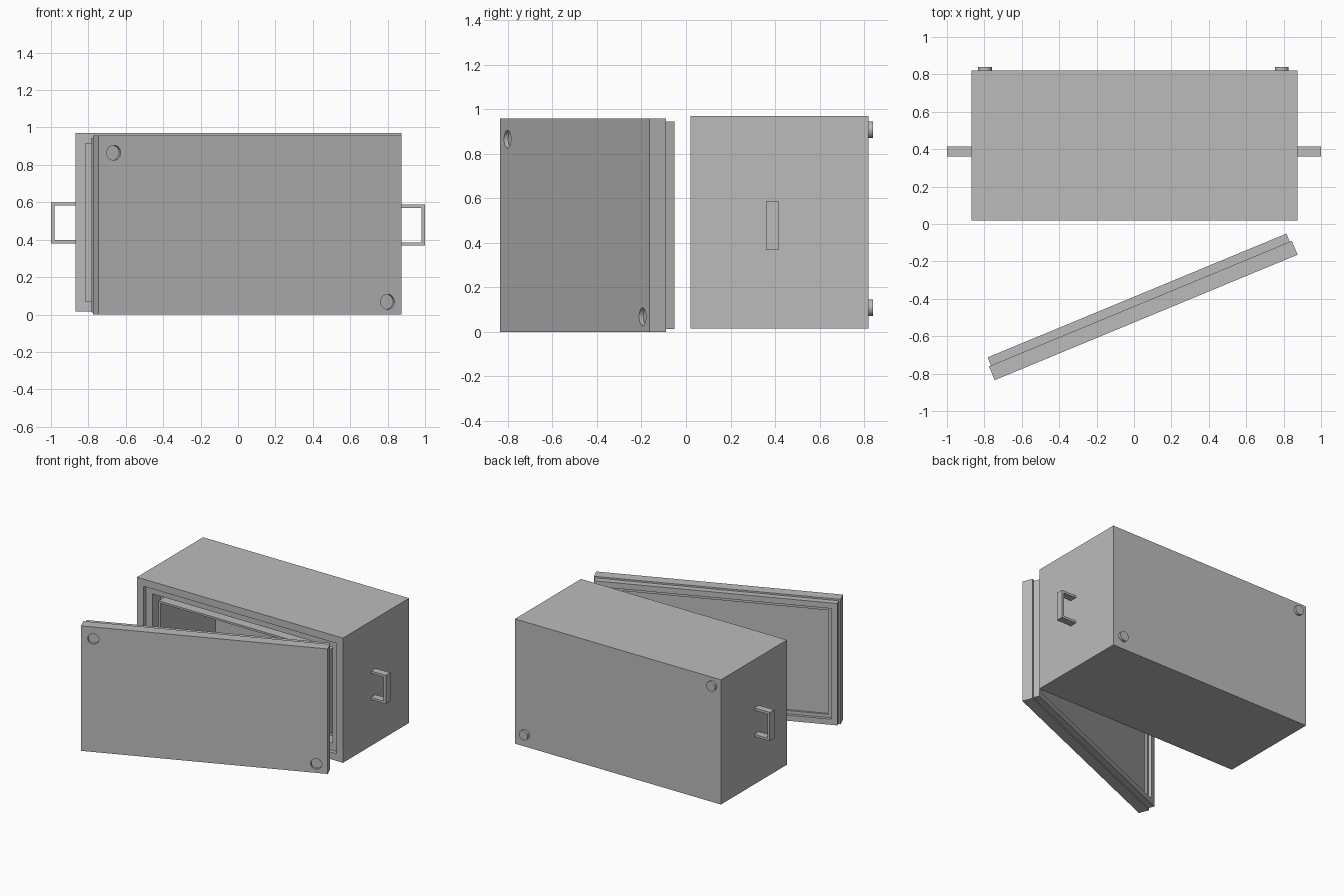
import bpy, bmesh, math
from mathutils import Matrix, Vector

cube = bpy.data.objects.get("Cube")
if cube:
    bpy.data.objects.remove(cube, do_unlink=True)

grey = bpy.data.materials.new("plain grey")
grey.use_nodes = True
COLOUR = (0.5, 0.5, 0.5, 1)
grey.diffuse_color = COLOUR
grey.node_tree.nodes["Principled BSDF"].inputs["Base Color"].default_value = COLOUR


def finish(bm, name):
    bmesh.ops.recalc_face_normals(bm, faces=bm.faces)
    mesh = bpy.data.meshes.new(name)
    bm.to_mesh(mesh)
    bm.free()
    mesh.materials.append(grey)
    obj = bpy.data.objects.new(name, mesh)
    bpy.context.collection.objects.link(obj)
    return obj


def stepped_box(name, width, height, steps):
    """Nested rectangles (inset, depth) joined into one closed stepped shell."""
    bm = bmesh.new()
    rings = []
    for a, y in steps:
        corners = [(a, a), (width - a, a), (width - a, height - a), (a, height - a)]
        rings.append([bm.verts.new((x, y, z)) for x, z in corners])
    for r, s in zip(rings, rings[1:]):
        for i in range(4):
            j = (i + 1) % 4
            bm.faces.new((r[i], r[j], s[j], s[i]))
    bm.faces.new(rings[0])
    bm.faces.new(rings[-1])
    return finish(bm, name)


def disc(name, x, y, z, radius, depth):
    bm = bmesh.new()
    turn = Matrix.Translation((x, y, z)) @ Matrix.Rotation(math.pi / 2, 4, "X")
    bmesh.ops.create_cone(bm, cap_ends=True, segments=32, radius1=radius,
                          radius2=radius, depth=depth, matrix=turn)
    obj = finish(bm, name)
    bpy.context.view_layer.objects.active = obj
    obj.select_set(True)
    bpy.ops.object.shade_smooth_by_angle(angle=math.radians(35))
    obj.select_set(False)
    return obj


# Hollow case: stepped rim, sealing groove, raised inner collar, deep cavity
case = stepped_box("case", 1.745, 0.955, [
    (0, 0.8), (0, 0), (0.055, 0), (0.055, 0.03), (0.11, 0.03), (0.11, 0.13),
    (0.155, 0.13), (0.155, 0.04), (0.17, 0.04), (0.17, 0.71)])
case.location = (-0.87, 0.02, 0.015)

# Round feet on the back
for name, x, z in (("upper_foot", -0.797, 0.907), ("lower_foot", 0.79, 0.108)):
    disc(name, x, 0.825, z, 0.037, 0.03)

# Lid: front slab, smaller rear slab, sunk rear panel
lid = stepped_box("lid", 1.753, 0.957, [
    (0, 0), (0, 0.08), (0.012, 0.08), (0.012, 0.127), (0.055, 0.127),
    (0.055, 0.105), (0.08, 0.105), (0.08, 0.09)])

# Round sockets sunk into the lid front
for x, z in ((0.087, 0.865), (1.672, 0.068)):
    cutter = disc("socket_cutter", x, 0, z, 0.04, 0.04)
    cutter.hide_render = True
    cut = lid.modifiers.new("socket", "BOOLEAN")
    cut.operation = "DIFFERENCE"
    cut.solver = "EXACT"
    cut.object = cutter
    bpy.context.view_layer.objects.active = lid
    bpy.ops.object.modifier_apply(modifier=cut.name)
    bpy.data.objects.remove(cutter, do_unlink=True)
lid.location = (-0.745, -0.835, 0)
lid.rotation_euler.z = math.radians(22.5)


# Square U-shaped carry handles
def handle(name, side, root, z):
    bar, tall, tip = 0.018, 0.11, 1.0
    outline = [(root, -tall), (tip, -tall), (tip, tall), (root, tall),
               (root, tall - bar), (tip - bar, tall - bar),
               (tip - bar, bar - tall), (root, bar - tall)]
    bm = bmesh.new()
    face = bm.faces.new([bm.verts.new((side * x, 0.36, z + h)) for x, h in outline])
    extruded = bmesh.ops.extrude_face_region(bm, geom=[face])
    moved = [g for g in extruded["geom"] if isinstance(g, bmesh.types.BMVert)]
    bmesh.ops.translate(bm, verts=moved, vec=Vector((0, 0.055, 0)))
    return finish(bm, name)


handle("left_handle", 1, 0.87, 0.478)
handle("right_handle", -1, 0.865, 0.49)
